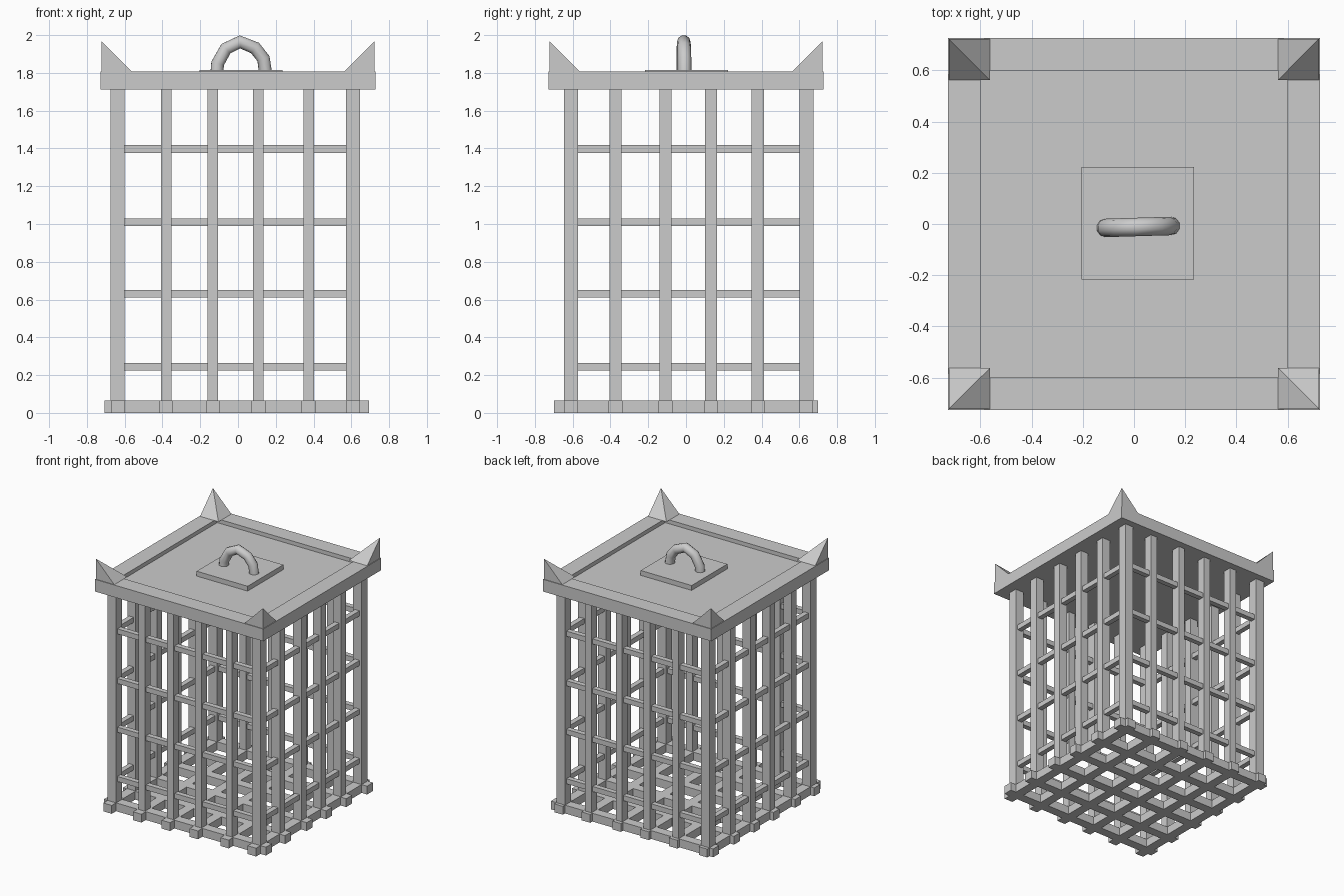
import bpy
import bmesh
from mathutils import Vector

if "Cube" in bpy.data.objects:
    bpy.data.objects.remove(bpy.data.objects["Cube"])

grey = bpy.data.materials.new("iron_grey")
grey.use_nodes = True
colour = (0.6, 0.6, 0.6, 1)
grey.diffuse_color = colour
grey.node_tree.nodes["Principled BSDF"].inputs["Base Color"].default_value = colour


def add_mesh(name, bm):
    bmesh.ops.recalc_face_normals(bm, faces=bm.faces)
    mesh = bpy.data.meshes.new(name)
    bm.to_mesh(mesh)
    bm.free()
    mesh.materials.append(grey)
    obj = bpy.data.objects.new(name, mesh)
    bpy.context.collection.objects.link(obj)
    return obj


def box_bm(low, high):
    bm = bmesh.new()
    bmesh.ops.create_cube(bm, size=1)
    low, high = Vector(low), Vector(high)
    for v in bm.verts:
        v.co = (low + high) / 2 + v.co * (high - low)
    return bm


def box(name, low, high):
    return add_mesh(name, box_bm(low, high))


def bar(name, x, y, width, depth, z0, z1):
    return box(name, (x - width / 2, y - depth / 2, z0),
               (x + width / 2, y + depth / 2, z1))


# Bar positions across the width and the depth
xs = [-0.637, -0.38, -0.133, 0.108, 0.374, 0.61]
ys = [-x for x in reversed(xs)]
BASE_TOP, LID_BOTTOM, LID_TOP = 0.065, 1.712, 1.807

# Floor grid
for x in xs:
    bar("floor_beam_lengthwise", x, 0, 0.073, 1.40, 0, BASE_TOP)
for y in ys:
    bar("floor_beam_crosswise", -0.006, y, 1.40, 0.073, 0, BASE_TOP)

# Corner posts and upright bars
for x in (xs[0], xs[-1]):
    for y in (ys[0], ys[-1]):
        bar("corner_post", x, y, 0.074, 0.074, BASE_TOP, LID_BOTTOM)
for y in (ys[0], ys[-1]):
    for x in xs[1:-1]:
        bar("upright_bar", x, y, 0.055, 0.07, BASE_TOP, LID_BOTTOM)
for x in (xs[0], xs[-1]):
    for y in ys[1:-1]:
        bar("side_upright_bar", x, y, 0.07, 0.064, BASE_TOP, LID_BOTTOM)

# Horizontal rails
for z in (0.245, 0.63, 1.01, 1.397):
    for y in (ys[0], ys[-1]):
        box("cross_rail", (xs[0], y - 0.02, z - 0.02), (xs[-1], y + 0.02, z + 0.02))
    for x in (xs[0], xs[-1]):
        box("side_rail", (x - 0.02, ys[0], z - 0.02), (x + 0.02, ys[-1], z + 0.02))

# Lid with a sunken panel
H = 0.727
bm = box_bm((-H, -H, LID_BOTTOM), (H, H, LID_TOP))
top = max(bm.faces, key=lambda f: f.calc_center_median().z)
bmesh.ops.inset_region(bm, faces=[top], thickness=0.18)
bmesh.ops.inset_region(bm, faces=[top], thickness=0.0005)
for v in top.verts:
    v.co.z -= 0.03
add_mesh("lid", bm)

# Corner spikes, each with its tip over the outer corner
for sx in (-1, 1):
    for sy in (-1, 1):
        bm = bmesh.new()
        outer, inner = 0.722, 0.563
        ring = [bm.verts.new((sx * a, sy * b, LID_TOP)) for a, b in
                ((outer, outer), (inner, outer), (inner, inner), (outer, inner))]
        tip = bm.verts.new((sx * outer, sy * outer, 1.967))
        bm.faces.new(ring)
        for i in range(4):
            bm.faces.new((ring[i], ring[(i + 1) % 4], tip))
        add_mesh("corner_spike", bm)

# Handle plate
bar("handle_plate", 0.015, 0.003, 0.44, 0.44, LID_TOP - 0.03, LID_TOP + 0.008)

# Handle: a round bar bent along a faceted arch
path = [(-0.112, 1.79), (-0.108, 1.85), (-0.064, 1.928), (0.01, 1.964),
        (0.09, 1.932), (0.135, 1.875), (0.147, 1.79)]
curve = bpy.data.curves.new("handle", "CURVE")
curve.dimensions = "3D"
curve.bevel_depth = 0.036
curve.bevel_resolution = 3
curve.use_fill_caps = True
spline = curve.splines.new("POLY")
spline.points.add(len(path) - 1)
for point, (x, z) in zip(spline.points, path):
    point.co = (x, -0.012 + 0.03 * x, z, 1)
curve.materials.append(grey)
handle = bpy.data.objects.new("handle", curve)
bpy.context.collection.objects.link(handle)
bpy.ops.object.select_all(action="DESELECT")
handle.select_set(True)
bpy.context.view_layer.objects.active = handle
bpy.ops.object.convert(target="MESH")
bpy.ops.object.shade_smooth_by_angle(angle=1.0)
